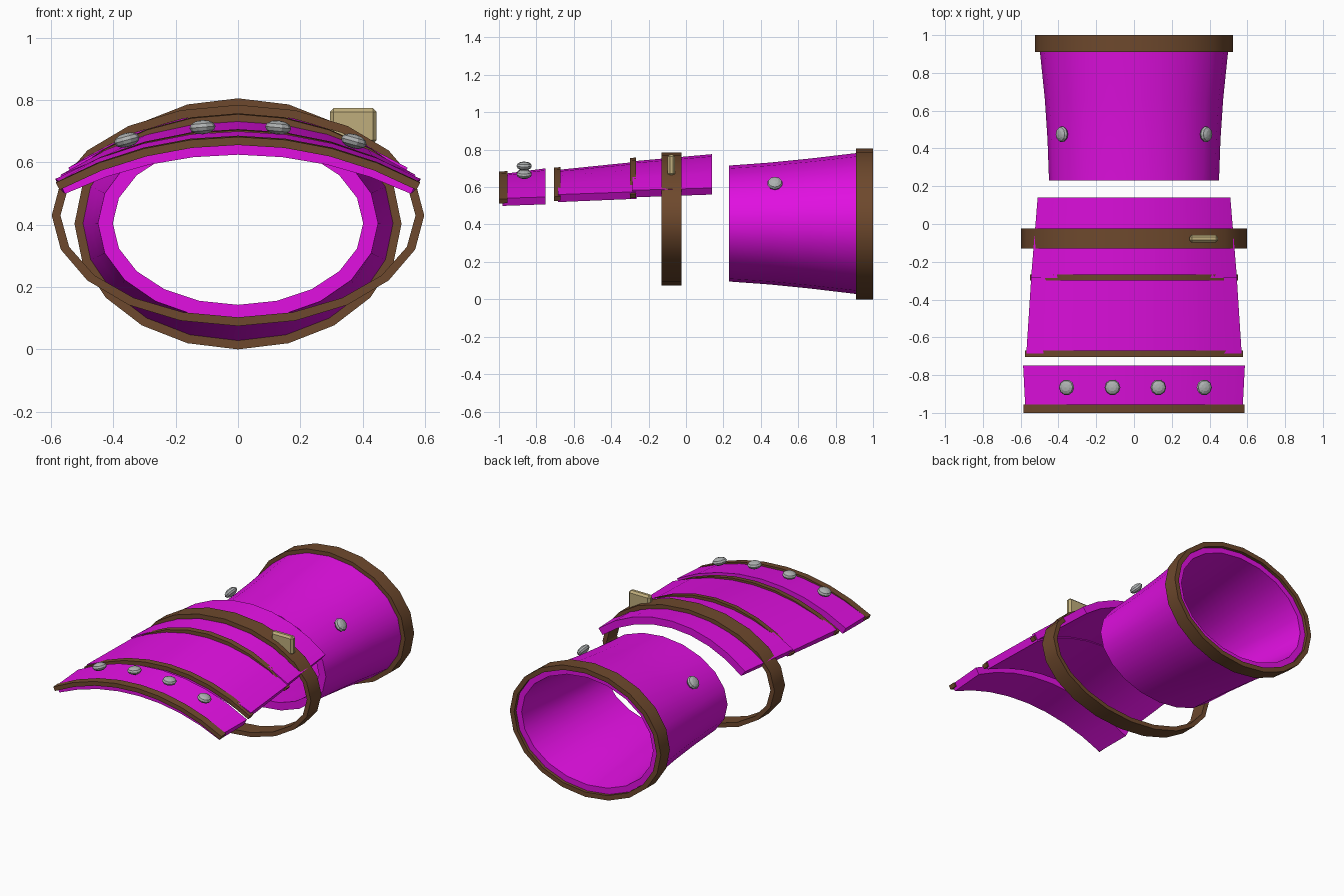
import bpy, bmesh, math
from mathutils import Vector

if "Cube" in bpy.data.objects:
    bpy.data.objects.remove(bpy.data.objects["Cube"])


def material(name, rgb):
    m = bpy.data.materials.new(name)
    m.use_nodes = True
    m.diffuse_color = (*rgb, 1)
    m.node_tree.nodes["Principled BSDF"].inputs["Base Color"].default_value = (*rgb, 1)
    return m


MAGENTA = material("magenta", (0.75, 0.005, 0.75))
BROWN = material("leather brown", (0.155, 0.066, 0.026))
STEEL = material("steel grey", (0.42, 0.44, 0.44))
BRASS = material("pale brass", (0.52, 0.42, 0.2))


def finish(name, bm, mat, smooth):
    bmesh.ops.recalc_face_normals(bm, faces=bm.faces)
    mesh = bpy.data.meshes.new(name)
    bm.to_mesh(mesh)
    bm.free()
    obj = bpy.data.objects.new(name, mesh)
    bpy.context.collection.objects.link(obj)
    mesh.materials.append(mat)
    if smooth:
        bpy.ops.object.select_all(action="DESELECT")
        obj.select_set(True)
        bpy.context.view_layer.objects.active = obj
        bpy.ops.object.shade_smooth_by_angle(angle=math.radians(30))
    return obj


def loft(name, loops, mat, cyclic):
    """Skin closed loops; join last to first when cyclic, otherwise cap both ends."""
    bm = bmesh.new()
    rows = [[bm.verts.new(p) for p in loop] for loop in loops]
    n = len(rows[0])
    pairs = list(zip(rows, rows[1:]))
    if cyclic:
        pairs.append((rows[-1], rows[0]))
    else:
        bm.faces.new(rows[0])
        bm.faces.new(rows[-1])
    for a, b in pairs:
        for i in range(n):
            j = (i + 1) % n
            bm.faces.new((a[i], a[j], b[j], b[i]))
    return finish(name, bm, mat, True)


def ring(name, sections, thick, mat, cz, sides=20):
    """Elliptical tube; each section is (y, x radius, z radius)."""
    def loop(y, rx, rz):
        turns = [2 * math.pi * i / sides for i in range(sides)]
        return [(rx * math.sin(a), y, cz + rz * math.cos(a)) for a in turns]
    outer = [loop(*s) for s in sections]
    inner = [loop(y, rx - thick, rz - thick) for y, rx, rz in reversed(sections)]
    return loft(name, outer + inner, mat, True)


def arc_plate(name, sections, thick, mat, steps=8):
    """Curved plate; each section is (y, half width, crown z, edge z)."""
    loops = []
    for y, half, top, edge in sections:
        drop = top - edge
        radius = (half * half + drop * drop) / (2 * drop)
        spread = math.asin(half / radius)
        angles = [spread * (2 * i / steps - 1) for i in range(steps + 1)]
        cz = top - radius
        outer = [(radius * math.sin(a), y, cz + radius * math.cos(a)) for a in angles]
        r = radius - thick
        inner = [(r * math.sin(a), y, cz + r * math.cos(a)) for a in reversed(angles)]
        loops.append(outer + inner)
    return loft(name, loops, mat, False)


def stud(name, loc, normal):
    bm = bmesh.new()
    bmesh.ops.create_uvsphere(bm, u_segments=10, v_segments=6, radius=0.042)
    bmesh.ops.scale(bm, vec=(1, 1, 0.55), verts=bm.verts)
    obj = finish(name, bm, STEEL, False)
    obj.location = loc
    obj.rotation_euler = Vector(normal).to_track_quat("Z", "Y").to_euler()


# Flared wrist cuff and its rim
ring("cuff", [(0.23, 0.45, 0.31), (0.45, 0.458, 0.326), (0.66, 0.472, 0.347),
              (0.98, 0.505, 0.385)], 0.048, MAGENTA, 0.405)
ring("cuff_rim", [(0.91, 0.525, 0.403), (1.0, 0.525, 0.403)], 0.03, BROWN, 0.403)

# Hand plates, front to back
arc_plate("finger_plate", [(-0.98, 0.575, 0.67, 0.54), (-0.75, 0.587, 0.7, 0.547)], 0.045, MAGENTA)
arc_plate("middle_plate", [(-0.685, 0.57, 0.692, 0.56), (-0.265, 0.543, 0.735, 0.575)], 0.045, MAGENTA)
arc_plate("wrist_plate", [(-0.285, 0.545, 0.738, 0.583), (0.14, 0.51, 0.776, 0.595)], 0.045, MAGENTA)

# Leather trims over the plates' front edges
arc_plate("finger_trim", [(-1.0, 0.585, 0.682, 0.535), (-0.955, 0.585, 0.686, 0.537)], 0.026, BROWN)
arc_plate("middle_trim", [(-0.705, 0.577, 0.704, 0.548), (-0.67, 0.577, 0.707, 0.55)], 0.026, BROWN)
arc_plate("wrist_trim", [(-0.3, 0.55, 0.755, 0.56), (-0.267, 0.55, 0.758, 0.562)], 0.026, BROWN)

# Palm strap with buckle
ring("strap", [(-0.13, 0.598, 0.355), (-0.025, 0.598, 0.355)], 0.028, BROWN, 0.43)
bm = bmesh.new()
bmesh.ops.create_cube(bm, size=1)
bmesh.ops.scale(bm, vec=(0.15, 0.04, 0.115), verts=bm.verts)
bmesh.ops.bevel(bm, geom=bm.edges[:], offset=0.012, segments=1, affect="EDGES")
buckle = finish("buckle", bm, BRASS, False)
buckle.location = (0.37, -0.078, 0.717)

# Knuckle studs and cuff studs
for i in range(4):
    x = -0.357 + 0.243 * i
    stud(f"knuckle_stud_{i + 1}", (x, -0.865, 0.718 - 0.36 * x * x), (0.75 * x, 0, 1))
for side, label in ((1, "left"), (-1, "right")):
    stud(f"cuff_stud_{label}", (side * 0.382, 0.475, 0.62), (side * 0.75, 0, 0.66))
